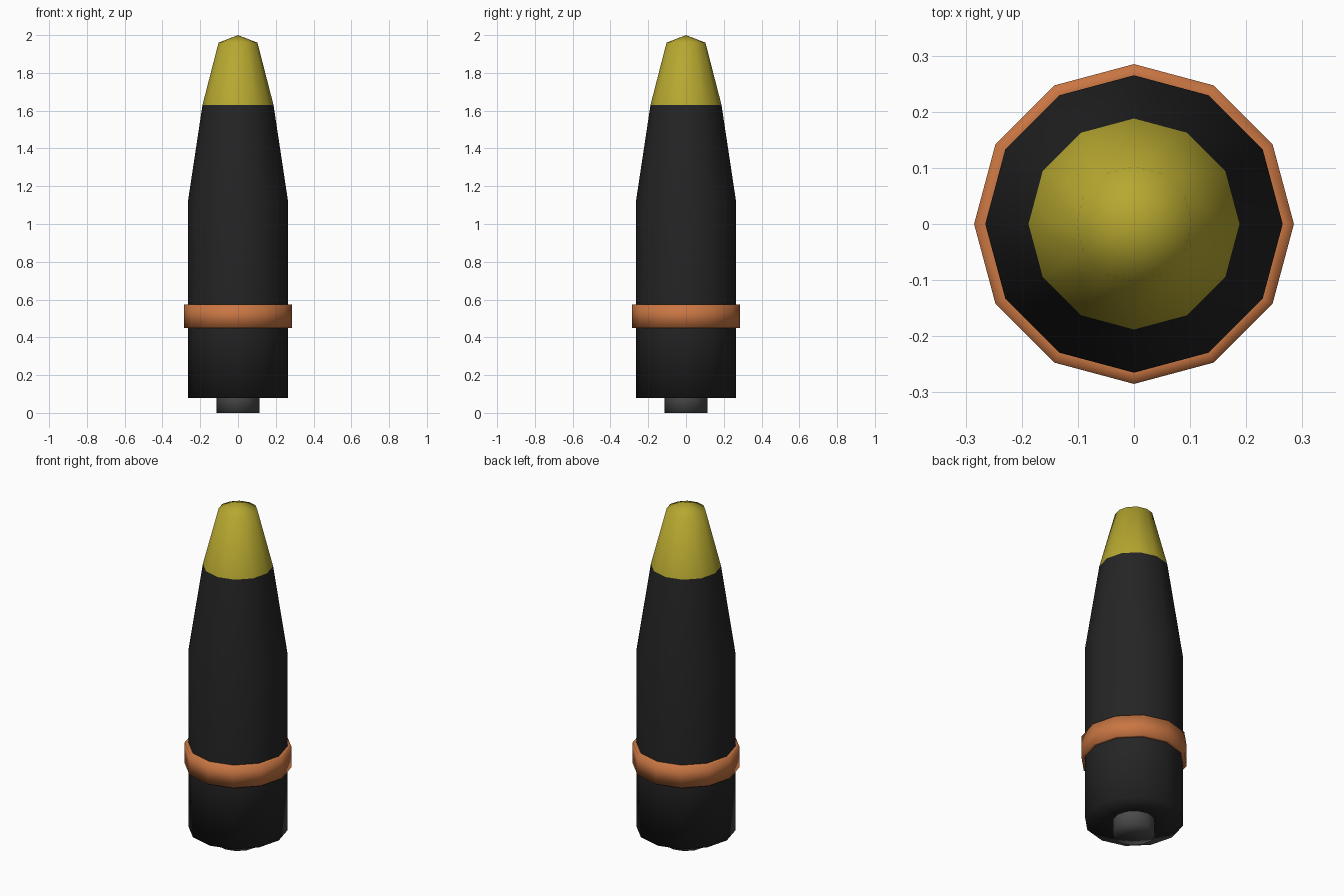
import bpy, bmesh, math

if "Cube" in bpy.data.objects:
    bpy.data.objects.remove(bpy.data.objects["Cube"])

SIDES = 12


def material(name, rgb):
    mat = bpy.data.materials.new(name)
    mat.diffuse_color = (*rgb, 1)
    mat.use_nodes = True
    mat.node_tree.nodes["Principled BSDF"].inputs["Base Color"].default_value = mat.diffuse_color
    return mat


def lathe(name, profile, mat):
    """Spin (radius, z) points around z; radius 0 becomes a single pole."""
    bm = bmesh.new()
    rings = []
    for r, z in profile:
        n = SIDES if r else 1
        rings.append([bm.verts.new((r * math.cos(math.tau * i / SIDES),
                                    r * math.sin(math.tau * i / SIDES), z))
                      for i in range(n)])
    for low, high in zip(rings, rings[1:]):
        for i in range(SIDES):
            j = (i + 1) % SIDES
            quad = [low[i % len(low)], low[j % len(low)],
                    high[j % len(high)], high[i % len(high)]]
            bm.faces.new(list(dict.fromkeys(quad)))
    for face in bm.faces:
        face.smooth = True
    mesh = bpy.data.meshes.new(name)
    bm.to_mesh(mesh)
    bm.free()
    mesh.materials.append(mat)
    obj = bpy.data.objects.new(name, mesh)
    bpy.context.collection.objects.link(obj)
    return obj


black = material("black_paint", (0.018, 0.018, 0.018))
yellow = material("yellow_paint", (0.47, 0.39, 0.03))
copper = material("copper", (0.58, 0.18, 0.055))
steel = material("dark_steel", (0.07, 0.07, 0.07))

# Shell body, from base plate up to the tapered shoulder
lathe("shell_body", [(0.115, 0.08), (0.265, 0.08), (0.265, 0.45), (0.265, 0.575),
                     (0.265, 1.12), (0.188, 1.63)], black)

# Nose cone with a shallow pointed tip
lathe("nose_cone", [(0.188, 1.63), (0.103, 1.96), (0, 2.0)], yellow)

# Raised driving band
lathe("driving_band", [(0.265, 0.45), (0.285, 0.45),
                       (0.285, 0.575), (0.265, 0.575)], copper)

# Base plug below the body
lathe("base_plug", [(0, 0), (0.115, 0), (0.115, 0.08)], steel)
